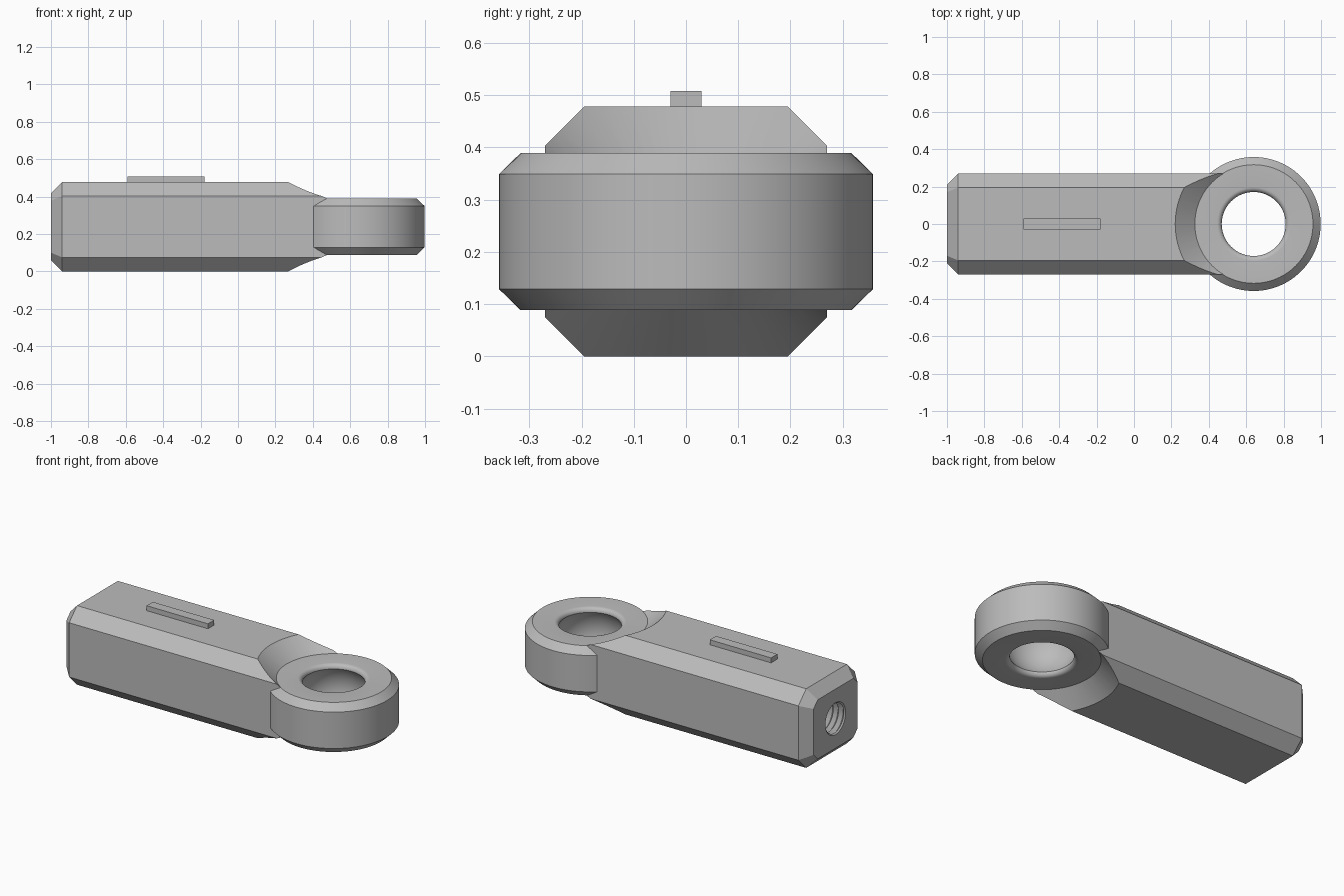
import bpy, bmesh, math
from mathutils import Matrix

if "Cube" in bpy.data.objects:
    bpy.data.objects.remove(bpy.data.objects["Cube"], do_unlink=True)

MID = 0.239      # height of the centre plane
EYE_X = 0.64     # centre of the eye ring
SEG = 96

grey = bpy.data.materials.new("plain grey")
grey.use_nodes = True
grey.diffuse_color = (0.5, 0.5, 0.5, 1)
grey.node_tree.nodes["Principled BSDF"].inputs["Base Color"].default_value = (0.5, 0.5, 0.5, 1)


def loft(name, rings, closed, matrix=Matrix()):
    """Skin a list of point rings; cap the ends, or join last to first."""
    bm = bmesh.new()
    loops = [[bm.verts.new(p) for p in ring] for ring in rings]
    pairs = list(zip(loops, loops[1:]))
    if closed:
        pairs.append((loops[-1], loops[0]))
    else:
        bm.faces.new(loops[0])
        bm.faces.new(loops[-1])
    for a, b in pairs:
        for i in range(len(a)):
            j = (i + 1) % len(a)
            bm.faces.new((a[i], a[j], b[j], b[i]))
    bm.transform(matrix)
    bmesh.ops.recalc_face_normals(bm, faces=bm.faces)
    mesh = bpy.data.meshes.new(name)
    bm.to_mesh(mesh)
    bm.free()
    mesh.materials.append(grey)
    obj = bpy.data.objects.new(name, mesh)
    bpy.context.collection.objects.link(obj)
    return obj


def lathe(name, profile, closed=False, matrix=Matrix(), seg=SEG):
    """Turn (radius, height) points around the local z axis."""
    turn = [2 * math.pi * i / seg for i in range(seg)]
    rings = [[(r * math.cos(t), r * math.sin(t), z) for t in turn] for r, z in profile]
    return loft(name, rings, closed, matrix)


def combine(target, other, operation):
    mod = target.modifiers.new("combine", "BOOLEAN")
    mod.operation, mod.solver, mod.object = operation, "EXACT", other
    bpy.context.view_layer.objects.active = target
    bpy.ops.object.modifier_apply(modifier=mod.name)
    bpy.data.objects.remove(other, do_unlink=True)


def section(x, hy, hz, cut):
    """Rectangle with cut corners across the shank."""
    quarter = [(hy, hz - cut), (hy - cut, hz)]
    pts = quarter + [(-y, z) for y, z in reversed(quarter)]
    pts += [(-y, -z) for y, z in pts]
    return [(x, y, MID + z) for y, z in pts]


# Shank with a chamfered end
shank = loft("rod_end", [section(-1, 0.21, 0.179, 0.04),
                         section(-0.94, 0.27, MID, 0.075),
                         section(0.5, 0.27, MID, 0.075)], False)

# Conical reliefs above and below the eye, and clearance for the socket
eye_at = Matrix.Translation((EYE_X, 0, MID))
for side in (1, -1):
    relief = lathe("relief_cutter", [(0.31, side * 0.146), (0.54, side * 0.341)], matrix=eye_at)
    combine(shank, relief, "DIFFERENCE")
combine(shank, lathe("clearance_cutter", [(0.28, -0.4), (0.28, 0.4)], matrix=eye_at), "DIFFERENCE")

# Threaded hole in the shank end
thread = [(0.088 if k % 2 else 0.108, 0.0175 * k) for k in range(36)]
into_end = Matrix.Translation((-1.01, 0, MID)) @ Matrix.Rotation(math.pi / 2, 4, "Y")
combine(shank, lathe("thread_cutter", thread, matrix=into_end, seg=48), "DIFFERENCE")

# Eye ring: chamfered outside, rounded lips and a spherical socket inside
THROAT, LIP, HALF = 0.171, 0.026, 0.15
lip = [(THROAT + LIP * (1 - math.sin(a)), HALF - LIP * (1 - math.cos(a)))
       for a in (math.pi / 2 * i / 6 for i in range(7))]
throat_z = HALF - LIP
ball = math.hypot(THROAT, throat_z)
limit = math.atan2(throat_z, THROAT)
socket = [(ball * math.cos(a), ball * math.sin(a))
          for a in (limit * (1 - i / 8) for i in range(1, 16))]
outer = [(0.317, -HALF), (0.358, -0.11), (0.358, 0.11), (0.317, HALF)]
ring = lathe("eye_ring", outer + lip + socket + [(r, -z) for r, z in reversed(lip)],
             closed=True, matrix=eye_at)
combine(shank, ring, "UNION")

# Raised bar on top of the shank
bar = loft("raised_bar", [[(x, y, z) for y, z in ((-0.03, 0.47), (0.03, 0.47), (0.03, 0.508), (-0.03, 0.508))]
                          for x in (-0.59, -0.18)], False)

# Smooth the turned surfaces and keep the creases crisp
bpy.ops.object.select_all(action="DESELECT")
shank.select_set(True)
bpy.context.view_layer.objects.active = shank
bpy.ops.object.shade_smooth_by_angle(angle=math.radians(28))
